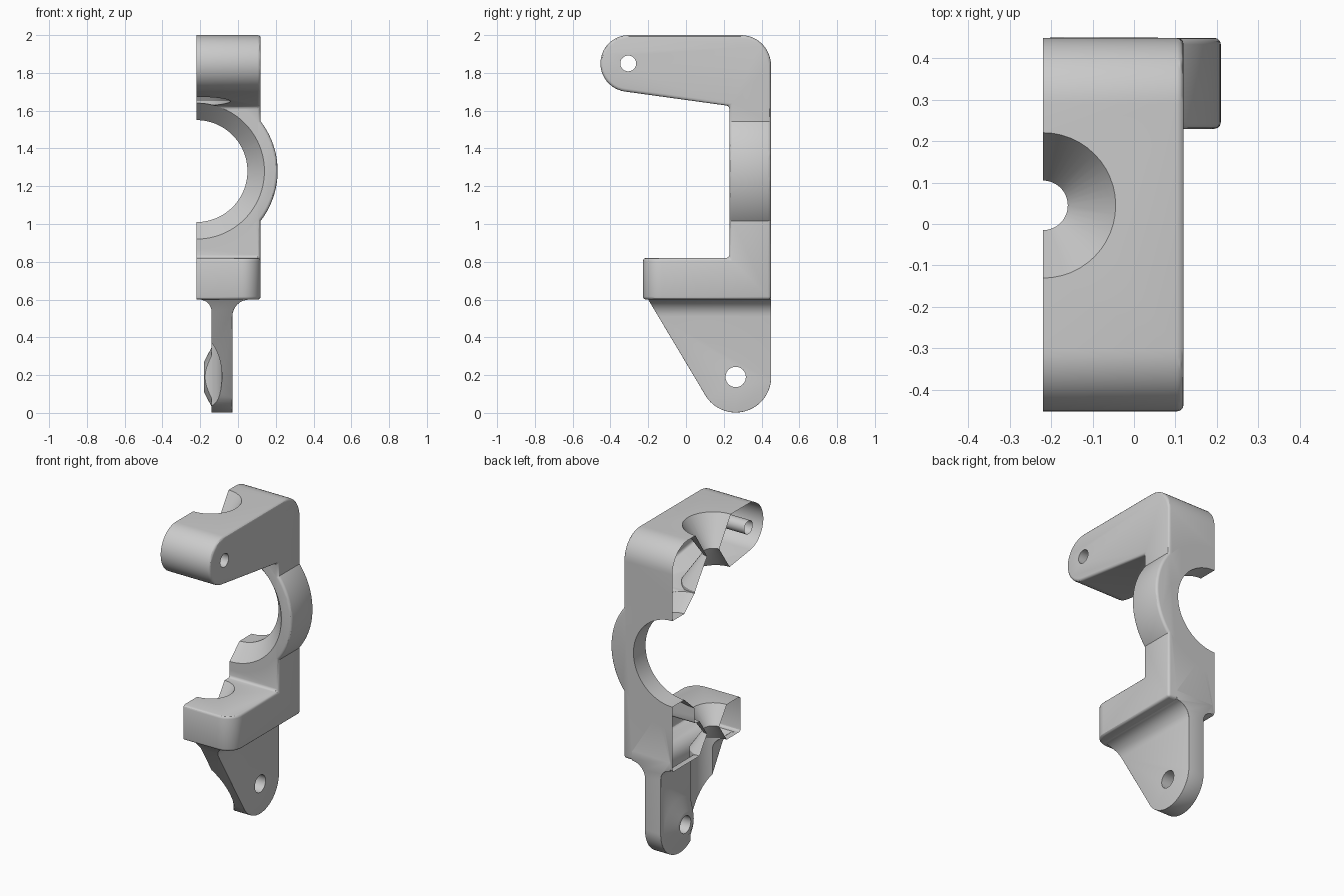
import bpy, bmesh, math

if "Cube" in bpy.data.objects:
    bpy.data.objects.remove(bpy.data.objects["Cube"])

CUT = -0.22          # open symmetry plane
metal = bpy.data.materials.new("grey_metal")
metal.diffuse_color = (0.6, 0.6, 0.6, 1)
metal.use_nodes = True
metal.node_tree.nodes["Principled BSDF"].inputs["Base Color"].default_value = metal.diffuse_color


def arc(p, q, r, a0, a1, n):
    """Points on an arc, angles in degrees."""
    return [(p + r * math.cos(math.radians(a0 + (a1 - a0) * i / n)),
             q + r * math.sin(math.radians(a0 + (a1 - a0) * i / n))) for i in range(n + 1)]


def circle(p, q, r, n=48):
    return arc(p, q, r, 0, 360, n)[:-1]


def stack(name, axis, sections, round_edge=None):
    """Solid through matching outlines (points, position) along an axis."""
    place = {"x": lambda p, q, t: (t, p, q),
             "y": lambda p, q, t: (p, t, q),
             "z": lambda p, q, t: (p, q, t)}[axis]
    bm = bmesh.new()
    rings = [[bm.verts.new(place(p, q, t)) for p, q in pts] for pts, t in sections]
    for a, b in zip(rings, rings[1:]):
        n = len(a)
        for i in range(n):
            bm.faces.new((a[i], a[(i + 1) % n], b[(i + 1) % n], b[i]))
    bm.faces.new(rings[0])
    bm.faces.new(rings[-1])
    bmesh.ops.recalc_face_normals(bm, faces=bm.faces[:])
    if round_edge:
        bmesh.ops.bevel(bm, geom=[e for e in bm.edges if round_edge(e)], offset=0.1,
                        offset_type='OFFSET', segments=8, profile=0.5, affect='EDGES')
    me = bpy.data.meshes.new(name)
    bm.to_mesh(me)
    bm.free()
    ob = bpy.data.objects.new(name, me)
    bpy.context.collection.objects.link(ob)
    me.materials.append(metal)
    return ob


def apply(ob, mod):
    bpy.context.view_layer.objects.active = ob
    bpy.ops.object.modifier_apply(modifier=mod.name)


def soften(ob, width=0.016, angle=35):
    m = ob.modifiers.new("soft_edges", 'BEVEL')
    m.width, m.segments, m.limit_method = width, 3, 'ANGLE'
    m.angle_limit = math.radians(angle)
    apply(ob, m)


def combine(ob, other, op):
    m = ob.modifiers.new(op.lower(), 'BOOLEAN')
    m.object, m.operation, m.solver = other, op, 'EXACT'
    apply(ob, m)
    bpy.data.objects.remove(other, do_unlink=True)


# C-shaped frame: top arm, back post and lower ledge, seen from the side
outline = ([(0.45, 0.6)] + arc(0.29, 1.84, 0.16, 0, 90, 12)
           + arc(-0.303, 1.85, 0.15, 90, 262, 24)
           + [(0.23, 1.625), (0.23, 0.82), (-0.228, 0.82), (-0.228, 0.6)])


def ledge_corner(e):
    return all(v.co.x > 0 and v.co.y < -0.22 and v.co.z < 0.9 for v in e.verts)


bracket = stack("bracket", "x", [(outline, -0.4), (outline, 0.12)], ledge_corner)
soften(bracket)

# Round collar around the large bore
ring = circle(CUT, 1.28, 0.43, 96)
collar = stack("collar", "y", [(ring, 0.23), (ring, 0.45)])
soften(collar)
combine(bracket, collar, 'UNION')

# Lug: rounded side outline intersected with a flared front section
lug_side = ([(0.45, 0.66), (-0.2, 0.66), (-0.2, 0.6)]
            + arc(0.263, 0.19, 0.188, 215, 360, 28))
flare = ([(-0.14, -0.1), (-0.03, -0.1)]
         + arc(0.06, 0.51, 0.09, 180, 90, 8)
         + [(0.06, 0.66), (-0.205, 0.66)]
         + arc(-0.205, 0.535, 0.065, 90, 0, 8))
lug = stack("lug", "x", [(lug_side, -0.35), (lug_side, 0.3)])
combine(lug, stack("flare", "y", [(flare, -0.5), (flare, 0.7)]), 'INTERSECT')
soften(lug, 0.012, 50)
combine(bracket, lug, 'UNION')

# Conical boss on the inner side of the lug
boss = stack("boss", "x", [(circle(0.263, 0.19, 0.08), -0.18),
                           (circle(0.263, 0.19, 0.157), -0.14),
                           (circle(0.263, 0.19, 0.157), -0.10)])
combine(bracket, boss, 'UNION')


def drill(name, axis, p, q, profile, n=48):
    """Cut a turned hole with a (radius, position) profile."""
    combine(bracket, stack(name, axis, [(circle(p, q, r, n), t) for r, t in profile]),
            'DIFFERENCE')


# Large bore with front countersink
drill("bore", "y", CUT, 1.28, [(0.36, 0.12), (0.36, 0.23), (0.27, 0.33), (0.27, 0.6)], 96)
# Hourglass passages through arm and ledge
drill("arm_funnel", "z", CUT, 0.045,
      [(0.18, 1.5), (0.18, 1.65), (0.06, 1.825), (0.189, 2.02)])
drill("ledge_funnel", "z", CUT, 0.045,
      [(0.135, -0.1), (0.135, 0.6), (0.06, 0.71), (0.149, 0.84)])
# Cross pin holes
drill("arm_pin_hole", "x", -0.306, 1.85, [(0.042, -0.6), (0.042, 0.4)], 24)
drill("lug_pin_hole", "x", 0.263, 0.19, [(0.054, -0.6), (0.054, 0.4)], 24)

# Trim to the open half
bm = bmesh.new()
bm.from_mesh(bracket.data)
bmesh.ops.bisect_plane(bm, geom=bm.verts[:] + bm.edges[:] + bm.faces[:], dist=1e-5,
                       plane_co=(CUT, 0, 0), plane_no=(1, 0, 0), clear_inner=True)
bm.to_mesh(bracket.data)
bm.free()

bpy.ops.object.select_all(action='DESELECT')
bracket.select_set(True)
bpy.context.view_layer.objects.active = bracket
bpy.ops.object.shade_smooth_by_angle(angle=math.radians(30))
